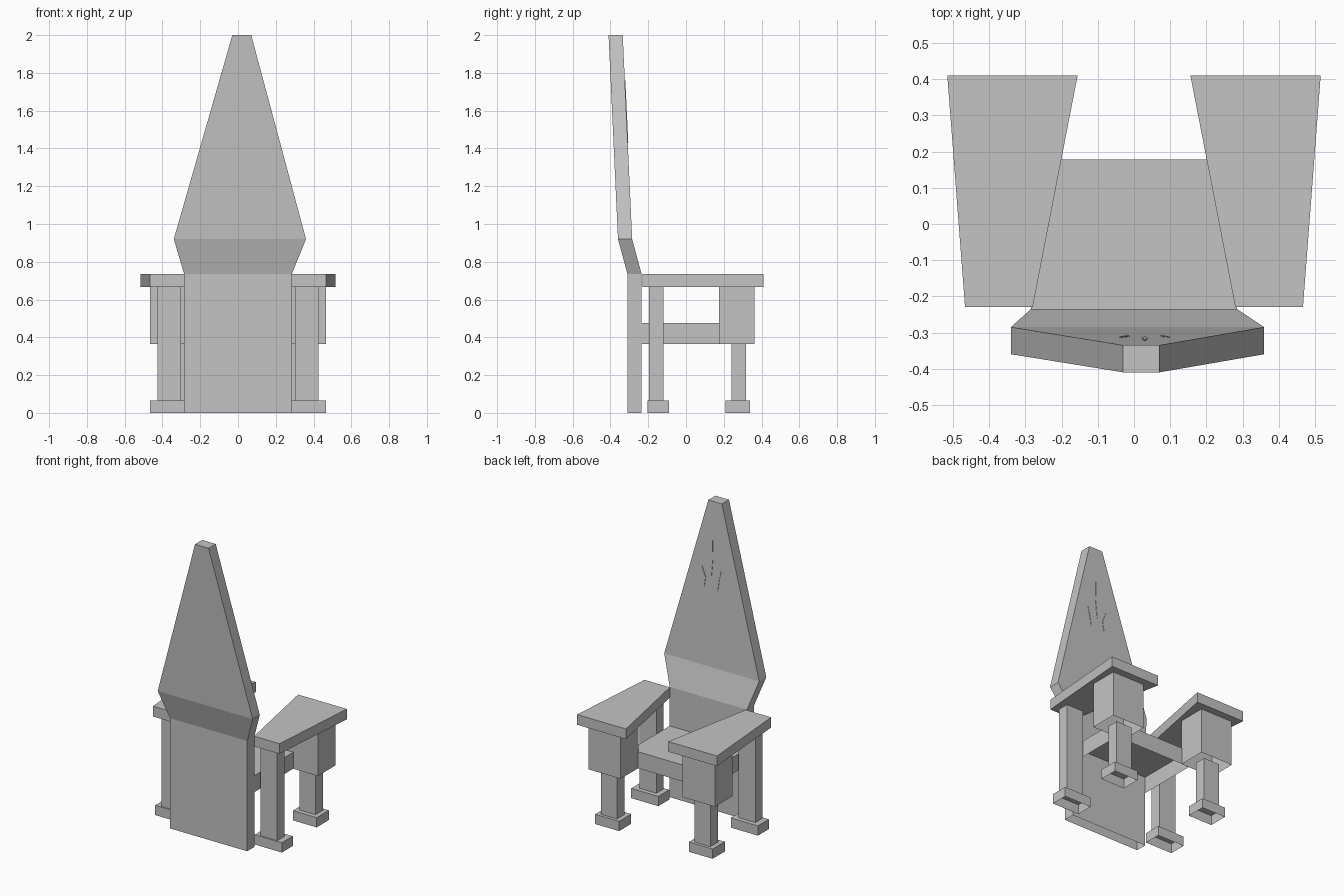
import bpy
import bmesh

cube = bpy.data.objects.get("Cube")
if cube:
    bpy.data.objects.remove(cube, do_unlink=True)

grey = bpy.data.materials.new("stone_grey")
grey.use_nodes = True
colour = (0.55, 0.55, 0.55, 1)
grey.diffuse_color = colour
grey.node_tree.nodes["Principled BSDF"].inputs["Base Color"].default_value = colour


def loft(name, rings, open_bottom=False):
    """Skin a stack of equal-sized rings, with flat caps."""
    bm = bmesh.new()
    loops = [[bm.verts.new(p) for p in ring] for ring in rings]
    n = len(loops[0])
    for low, high in zip(loops, loops[1:]):
        for i in range(n):
            j = (i + 1) % n
            bm.faces.new((low[i], low[j], high[j], high[i]))
    bm.faces.new(loops[-1])
    bottom = bm.faces.new(loops[0][::-1])
    bmesh.ops.recalc_face_normals(bm, faces=bm.faces)
    if open_bottom:
        bmesh.ops.delete(bm, geom=[bottom], context='FACES_ONLY')
    mesh = bpy.data.meshes.new(name)
    bm.to_mesh(mesh)
    bm.free()
    mesh.materials.append(grey)
    obj = bpy.data.objects.new(name, mesh)
    bpy.context.collection.objects.link(obj)
    return obj


def rect(x0, x1, y0, y1, z):
    return [(x0, y0, z), (x1, y0, z), (x1, y1, z), (x0, y1, z)]


def box(name, x0, x1, y0, y1, z0, z1, open_bottom=True):
    return loft(name, [rect(x0, x1, y0, y1, z) for z in (z0, z1)], open_bottom)


# Tall backrest, bent outward and tapering to a narrow top
loft("backrest", [
    rect(-0.285, 0.285, -0.31, -0.235, 0),
    rect(-0.285, 0.285, -0.31, -0.235, 0.735),
    rect(-0.34, 0.36, -0.36, -0.285, 0.92),
    rect(-0.03, 0.07, -0.41, -0.335, 2.0),
], True)

# Seat
box("seat", -0.285, 0.285, -0.235, 0.178, 0.365, 0.475)

# Arms, front blocks, legs and feet on both sides
for side, s in (("left", 1), ("right", -1)):
    plan = [(0.28, -0.23), (0.467, -0.23), (0.516, 0.41), (0.156, 0.41)]
    loft(side + "_armrest", [[(s * x, y, z) for x, y in plan] for z in (0.667, 0.735)])

    def part(name, centre, half, y0, y1, z0, z1):
        box(side + name, s * centre - half, s * centre + half, y0, y1, z0, z1)

    part("_arm_block", 0.348, 0.119, 0.175, 0.362, 0.365, 0.667)
    part("_front_leg", 0.345, 0.058, 0.24, 0.318, 0.065, 0.365)
    part("_front_foot", 0.345, 0.088, 0.21, 0.338, 0, 0.065)
    part("_rear_leg", 0.365, 0.062, -0.197, -0.12, 0.065, 0.667)
    part("_rear_foot", 0.367, 0.1, -0.205, -0.09, 0, 0.065)


# Slim three-pronged relief on the inner face of the backrest
def relief_y(z):
    return -0.285 - 0.05 * (z - 0.92) / 1.08


for name, x, lean, z0, z1 in (("centre", 0.03, 0, 1.5, 1.76),
                              ("left", 0.08, 0.02, 1.43, 1.56),
                              ("right", -0.02, -0.02, 1.43, 1.56)):
    mid = (z0 + z1) / 2
    outline = [(x, z0), (x + 0.008, mid), (x + lean, z1), (x - 0.008, mid)]
    loft(name + "_relief", [[(px, relief_y(z) + d, z) for px, z in outline]
                            for d in (-0.002, 0.003)])
